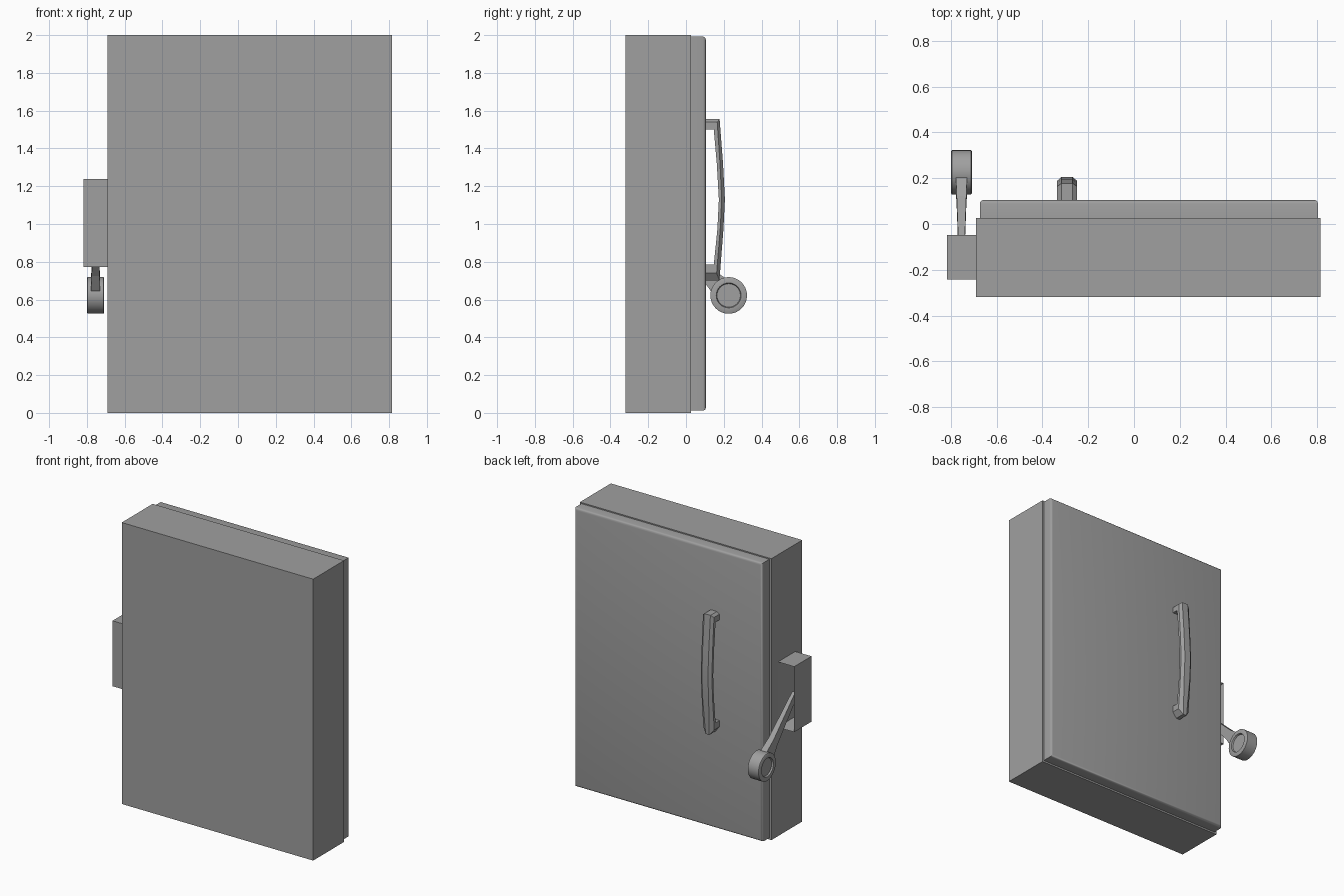
import bpy, bmesh, math
from mathutils import Vector

if "Cube" in bpy.data.objects:
    bpy.data.objects.remove(bpy.data.objects["Cube"])

grey = bpy.data.materials.new("metal_grey")
grey.diffuse_color = (0.35, 0.35, 0.35, 1)
grey.use_nodes = True
grey.node_tree.nodes["Principled BSDF"].inputs["Base Color"].default_value = grey.diffuse_color


def finish(name, bm, smooth=None):
    bmesh.ops.recalc_face_normals(bm, faces=bm.faces)
    me = bpy.data.meshes.new(name)
    bm.to_mesh(me)
    bm.free()
    me.materials.append(grey)
    ob = bpy.data.objects.new(name, me)
    bpy.context.collection.objects.link(ob)
    if smooth:
        bpy.ops.object.select_all(action='DESELECT')
        ob.select_set(True)
        bpy.context.view_layer.objects.active = ob
        bpy.ops.object.shade_smooth_by_angle(angle=math.radians(smooth))
    return ob


def box_mesh(lo, hi):
    bm = bmesh.new()
    bmesh.ops.create_cube(bm, size=1)
    for v in bm.verts:
        v.co = [(a + b) / 2 + c * (b - a) for a, b, c in zip(lo, hi, v.co)]
    return bm


def loft(name, rings, smooth=None):
    """Skin a list of equal closed rings and cap both ends."""
    bm = bmesh.new()
    rows = [[bm.verts.new(p) for p in ring] for ring in rings]
    n = len(rows[0])
    for a, b in zip(rows, rows[1:]):
        for i in range(n):
            j = (i + 1) % n
            bm.faces.new((a[i], a[j], b[j], b[i]))
    bm.faces.new(rows[0])
    bm.faces.new(rows[-1])
    return finish(name, bm, smooth)


# Cabinet body
finish("cabinet_body", box_mesh((-0.69, -0.32, 0), (0.815, 0.027, 2)))

# Door panel with rounded outer rim
bm = box_mesh((-0.674, 0.02, 0.012), (0.804, 0.105, 1.992))
rim = [e for e in bm.edges if all(v.co.y > 0.1 for v in e.verts)]
bmesh.ops.bevel(bm, geom=rim, offset=0.016, segments=3, profile=0.5, affect='EDGES')
finish("door_panel", bm, 40)

# Switch box, open towards the door side
bm = box_mesh((-0.817, -0.242, 0.773), (-0.69, -0.048, 1.238))
bm.faces.ensure_lookup_table()
face = max(bm.faces, key=lambda f: f.calc_center_median().y)
bmesh.ops.inset_region(bm, faces=[face], thickness=0.03)
bmesh.ops.translate(bm, verts=face.verts, vec=(0, -0.16, 0))
finish("switch_box", bm)

# Lever arm, flaring towards the knob: (distance from knob, half depth, half width)
KNOB = Vector((-0.754, 0.226, 0.622))
along = Vector((0, -1, 1)).normalized()
across = Vector((0, 1, 1)).normalized()
side = Vector((1, 0, 0))
rings = []
for d, h, w in ((0.04, 0.055, 0.025), (0.09, 0.05, 0.024), (0.18, 0.033, 0.021), (0.53, 0.02, 0.012)):
    c = KNOB + along * d
    rings.append([c + across * h * s + side * w * t for s, t in ((1, 1), (1, -1), (-1, -1), (-1, 1))])
loft("lever_arm", rings)

# Lever knob, turned profile with a shallow recess at each end
half = [(0.034, 0.053), (0.034, 0.062), (0.045, 0.066), (0.045, 0.092), (0.042, 0.097)]
profile = [(-x, r) for x, r in half] + [(x, r) for x, r in reversed(half)]
N = 32
loft("lever_knob", [[KNOB + Vector((x, r * math.cos(a), r * math.sin(a)))
                     for a in (2 * math.pi * i / N for i in range(N))] for x, r in profile], 35)

# Door handle: (y, z) of inner edge, shoulder and crest, then crest half width
X, W = -0.2925, 0.043
stations = [
    ((0.10, 1.500), (0.10, 1.540), (0.10, 1.555), 0.024),
    ((0.147, 1.500), (0.165, 1.540), (0.178, 1.555), 0.024),
    ((0.163, 1.320), (0.180, 1.320), (0.196, 1.320), 0.024),
    ((0.174, 1.130), (0.189, 1.130), (0.206, 1.130), 0.024),
    ((0.166, 0.970), (0.181, 0.970), (0.198, 0.970), 0.024),
    ((0.147, 0.785), (0.162, 0.740), (0.177, 0.702), 0.014),
    ((0.10, 0.785), (0.10, 0.740), (0.10, 0.702), 0.014),
]
rings = []
for inner, shoulder, crest, cw in stations:
    rings.append([(X - W, *inner), (X - W, *shoulder), (X - cw, *crest),
                  (X + cw, *crest), (X + W, *shoulder), (X + W, *inner)])
loft("door_handle", rings, 30)
